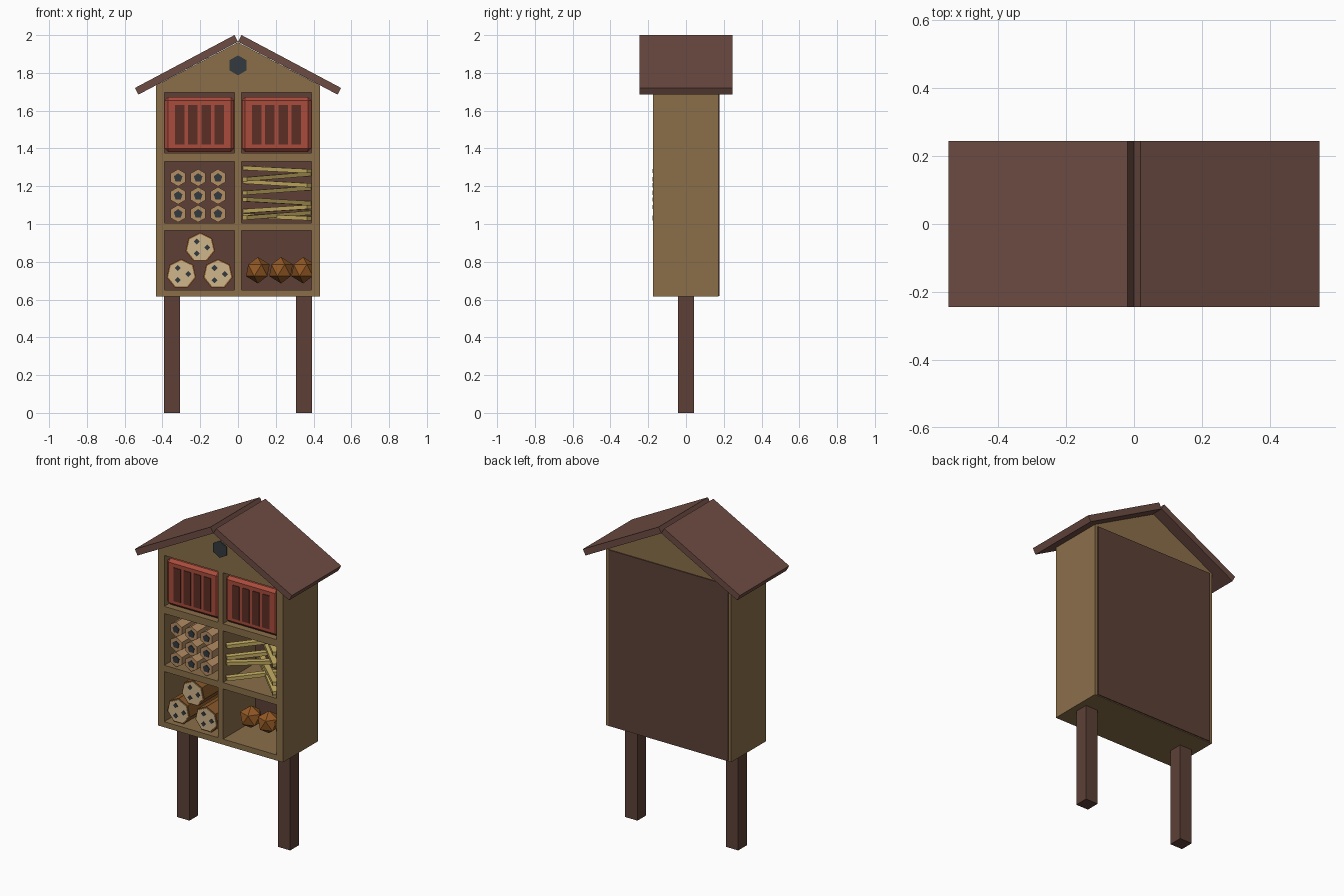
import bpy, bmesh, math
from mathutils import Vector

if "Cube" in bpy.data.objects:
    bpy.data.objects.remove(bpy.data.objects["Cube"])


def mat(name, r, g, b):
    m = bpy.data.materials.new(name)
    m.diffuse_color = [((c / 255 + 0.055) / 1.055) ** 2.4 for c in (r, g, b)] + [1]
    m.use_nodes = True
    m.node_tree.nodes["Principled BSDF"].inputs["Base Color"].default_value = m.diffuse_color
    return m


TAN = mat("tan_wood", 139, 111, 74)
BROWN = mat("dark_wood", 93, 64, 55)
ROOF = mat("roof_wood", 109, 76, 67)
RED = mat("red_paint", 168, 76, 60)
SLOT = mat("slot_brown", 92, 46, 38)
TUBE = mat("tube_tan", 181, 142, 100)
HOLE = mat("hole_dark", 52, 58, 62)
CANE = mat("cane_yellow", 200, 176, 100)
BARK = mat("bark", 139, 90, 43)
CUT = mat("cut_wood", 208, 182, 140)
CONE = mat("cone_brown", 146, 88, 36)


def finish(name, m):
    o = bpy.context.object
    o.name = name
    o.data.materials.append(m)
    return o


def box(name, m, x0, x1, y0, y1, z0, z1, bevel=0):
    bpy.ops.mesh.primitive_cube_add(size=1, location=((x0 + x1) / 2, (y0 + y1) / 2, (z0 + z1) / 2))
    o = finish(name, m)
    o.scale = (x1 - x0, y1 - y0, z1 - z0)
    bpy.ops.object.transform_apply(location=False, rotation=False, scale=True)
    if bevel:
        b = o.modifiers.new("bevel", "BEVEL")
        b.width, b.segments = bevel, 1
    return o


def rod(name, m, sides, r, x, z, y0, y1):
    bpy.ops.mesh.primitive_cylinder_add(vertices=sides, radius=r, depth=y1 - y0,
                                        location=(x, (y0 + y1) / 2, z), rotation=(math.pi / 2, 0, 0))
    return finish(name, m)


def prism(name, m, pts, y0, y1):
    bm = bmesh.new()
    f = bm.faces.new([bm.verts.new((x, y0, z)) for x, z in pts])
    new = bmesh.ops.extrude_face_region(bm, geom=[f])["geom"]
    bmesh.ops.translate(bm, vec=(0, y1 - y0, 0), verts=[v for v in new if isinstance(v, bmesh.types.BMVert)])
    bmesh.ops.recalc_face_normals(bm, faces=bm.faces)
    me = bpy.data.meshes.new(name)
    bm.to_mesh(me)
    bm.free()
    o = bpy.data.objects.new(name, me)
    bpy.context.collection.objects.link(o)
    me.materials.append(m)
    return o


# Legs, side walls and roof slabs on both sides
for s, side in ((-1, "left"), (1, "right")):
    box(side + "_leg", BROWN, s * 0.35 - 0.043, s * 0.35 + 0.043, -0.043, 0.043, 0, 0.62)
    a, b = sorted((s * 0.39, s * 0.435))
    box(side + "_wall", TAN, a, b, -0.175, 0.172, 0.615, 1.70)
    prism(side + "_roof", ROOF, [(s * x, z) for x, z in
          ((0.019, 2.0), (0.546, 1.72), (0.527, 1.685), (0, 1.965))], -0.245, 0.245)

# Shelves, divider, gable and back
for name, z0, z1 in (("floor", 0.615, 0.65), ("lower_shelf", 0.965, 1.005), ("upper_shelf", 1.33, 1.375)):
    box(name, TAN, -0.39, 0.39, -0.175, 0.172, z0, z1)
box("divider", TAN, -0.018, 0.018, -0.175, 0.16, 0.64, 1.70)
prism("gable", TAN, [(-0.435, 1.695), (0.435, 1.695), (0.435, 1.733), (0, 1.962), (-0.435, 1.733)], -0.175, 0.172)
box("back_panel", BROWN, -0.415, 0.415, 0.15, 0.178, 0.62, 1.725)
rod("gable_hole", HOLE, 6, 0.053, 0, 1.84, -0.182, -0.165)

# Red slotted boxes
for cx in (-0.204, 0.204):
    box("red_box", RED, cx - 0.184, cx + 0.184, -0.162, 0.15, 1.382, 1.672, 0.018)
    for i in range(4):
        x = cx + (i - 1.5) * 0.07
        box("red_box_slot", SLOT, x - 0.025, x + 0.025, -0.166, -0.15, 1.42, 1.63)

# Nesting tubes
for x in (-0.317, -0.211, -0.106):
    for z in (1.055, 1.15, 1.245):
        rod("nesting_tube", TUBE, 6, 0.046, x, z, -0.162, 0.15)
        rod("tube_hole", HOLE, 5, 0.024, x, z, -0.166, -0.15)

# Drilled logs
for x, z in ((-0.20, 0.875), (-0.30, 0.735), (-0.106, 0.735)):
    rod("log", BARK, 7, 0.08, x, z, -0.16, 0.15)
    rod("log_face", CUT, 7, 0.072, x, z, -0.164, -0.15)
    for k in range(3):
        a = k * math.tau / 3
        rod("log_hole", HOLE, 4, 0.016, x + 0.037 * math.cos(a), z + 0.037 * math.sin(a), -0.168, -0.155)

# Crossed canes: left height, right height, +1 when the left end is at the front
for zl, zr, s in ((1.297, 1.28, -1), (1.237, 1.265, 1), (1.225, 1.205, -1), (1.165, 1.19, 1),
                  (1.13, 1.11, 1), (1.068, 1.09, -1), (1.045, 1.03, -1), (1.033, 1.06, 1)):
    p, q = Vector((0.035, -s * 0.165, zl)), Vector((0.377, s * 0.165, zr))
    d = q - p
    o = box("cane", CANE, -d.length / 2, d.length / 2, -0.017, 0.017, -0.011, 0.011)
    o.location = (p + q) / 2
    o.rotation_euler = (0, -math.asin(d.z / d.length), math.atan2(d.y, d.x))

# Pine cones
for x in (0.105, 0.228, 0.345):
    bpy.ops.mesh.primitive_ico_sphere_add(subdivisions=1, radius=0.07, location=(x, -0.02, 0.755))
    finish("pine_cone", CONE)
